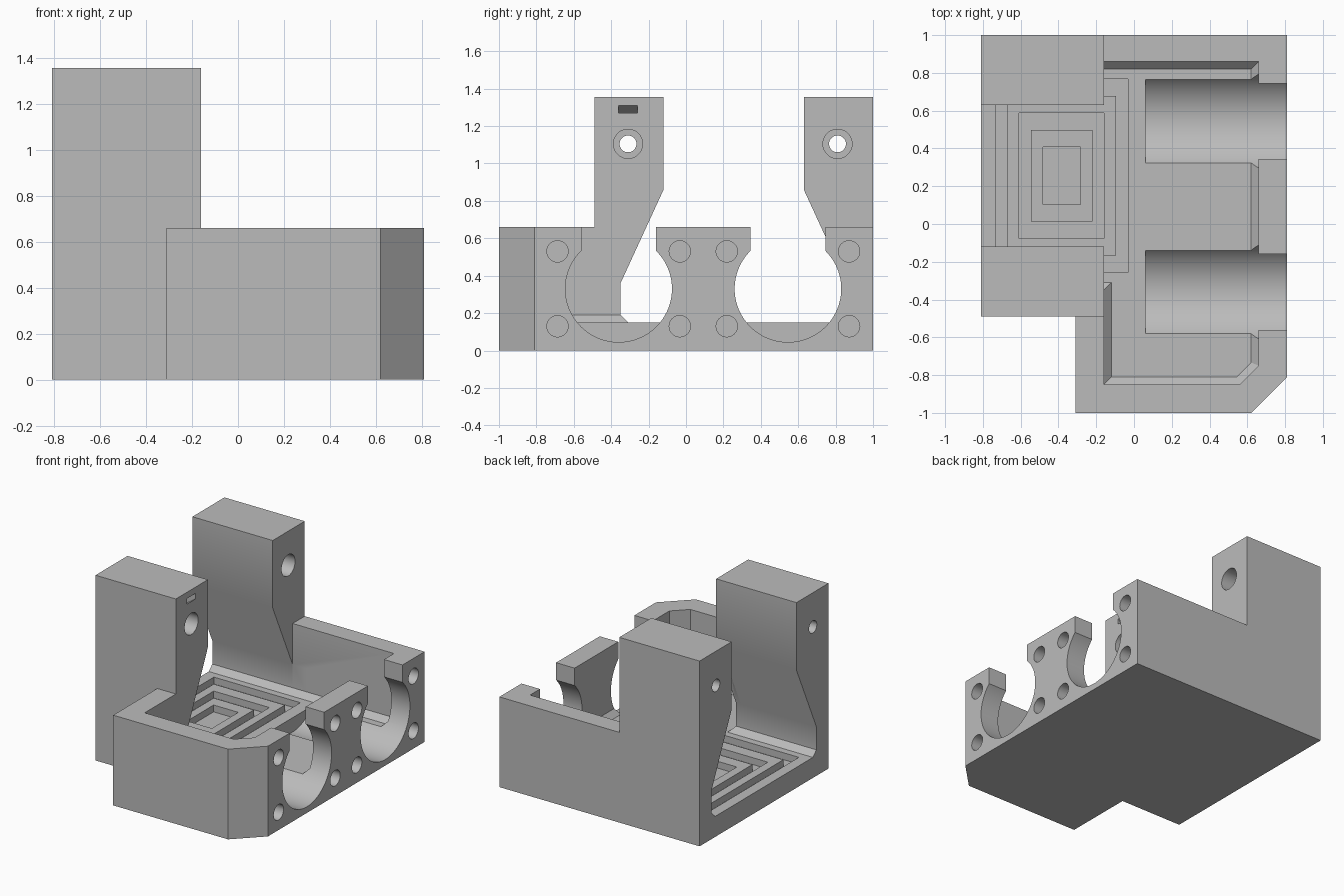
import bpy, bmesh, math
from mathutils import Matrix

cube = bpy.data.objects.get("Cube")
if cube:
    bpy.data.objects.remove(cube)

grey = bpy.data.materials.new("plain grey")
grey.use_nodes = True
grey.diffuse_color = (0.5, 0.5, 0.5, 1)
grey.node_tree.nodes["Principled BSDF"].inputs["Base Color"].default_value = (0.5, 0.5, 0.5, 1)


def loft(name, rings):
    """Closed solid through matching rings of 3D points."""
    bm = bmesh.new()
    loops = [[bm.verts.new(p) for p in ring] for ring in rings]
    bm.faces.new(loops[0])
    bm.faces.new(loops[-1])
    n = len(loops[0])
    for a, b in zip(loops, loops[1:]):
        for i in range(n):
            j = (i + 1) % n
            bm.faces.new((a[i], a[j], b[j], b[i]))
    bmesh.ops.recalc_face_normals(bm, faces=bm.faces)
    mesh = bpy.data.meshes.new(name)
    bm.to_mesh(mesh)
    bm.free()
    mesh.materials.append(grey)
    ob = bpy.data.objects.new(name, mesh)
    bpy.context.collection.objects.link(ob)
    return ob


def prism_z(name, pts, lo, hi):
    return loft(name, [[(x, y, z) for x, y in pts] for z in (lo, hi)])


def prism_x(name, pts, lo, hi):
    return loft(name, [[(x, y, z) for y, z in pts] for x in (lo, hi)])


def box(name, x0, x1, y0, y1, z0, z1):
    return prism_z(name, [(x0, y0), (x1, y0), (x1, y1), (x0, y1)], z0, z1)


def rod(name, y, z, r, x0, x1, n=64):
    ring = [(y + r * math.cos(2 * math.pi * i / n), z + r * math.sin(2 * math.pi * i / n))
            for i in range(n)]
    return prism_x(name, ring, x0, x1)


def cut(target, cutters):
    """Subtract each cutter from the target and bake the result."""
    for c in cutters:
        c.hide_render = True
        mod = target.modifiers.new("cut", "BOOLEAN")
        mod.operation = "DIFFERENCE"
        mod.solver = "EXACT"
        mod.object = c
    deps = bpy.context.evaluated_depsgraph_get()
    mesh = bpy.data.meshes.new_from_object(target.evaluated_get(deps))
    target.modifiers.clear()
    target.data = mesh


MID = 0.255       # centre line of the channel between the towers
FLOOR = 0.15
RIM = 0.66

# Inner half of the channel, mirrored about its centre line
half = [(0.375, 1.355), (0.375, 0.86), (0.605, 0.36), (0.605, 0.19), (0.565, FLOOR)]
left = [(MID - d, z) for d, z in half]
right = [(MID + d, z) for d, z in reversed(half)]

# Twin towers joined by the floor
towers = prism_x("twin_towers", [(-0.49, 0), (-0.49, 1.355)] + left + right
                 + [(1.0, 1.355), (1.0, 0)], -0.81, -0.16)

# Open tray with one clipped corner
tray = prism_z("tray", [(-0.31, -1), (0.62, -1), (0.81, -0.81), (0.81, 1),
                        (-0.2, 1), (-0.2, -0.49), (-0.31, -0.49)], 0, RIM)

# Tray cavity with a bevelled floor edge
wall = [(-0.16, -0.85), (0.56, -0.85), (0.66, -0.75), (0.66, 0.86), (-0.16, 0.86)]
base = [(-0.12, -0.81), (0.543, -0.81), (0.62, -0.733), (0.62, 0.82), (-0.12, 0.82)]
cavity = loft("cavity_cutter", [[(x, y, z) for x, y in ring]
                                for ring, z in ((base, FLOOR), (wall, 0.19), (wall, 0.9))])
channel = prism_x("channel_cutter", left + right, -0.5, -0.05)
tray_cutters = [cavity, channel]

# Two round cradles, open at the top through the end wall
for y in (-0.36, 0.545):
    tray_cutters.append(rod("cradle_cutter", y, 0.33, 0.285, 0.06, 1, 96))
    tray_cutters.append(box("slot_cutter", 0.6, 1, y - 0.2, y + 0.2, 0.33, 1))
    # Four blind screw holes around each cradle
    for dy in (-0.327, 0.327):
        for z in (0.13, 0.53):
            tray_cutters.append(rod("screw_cutter", y + dy, z, 0.057, 0.69, 1, 32))

# Concentric rectangular grooves in the floor
def nested(k, name, z0, z1):
    dx, dy = 0.1 + 0.0625 * k, 0.153 + 0.09 * k
    return box(name, -0.383 - dx, -0.383 + dx, MID - dy, MID + dy, z0, z1)


grooves = [nested(0, "groove_cutter", 0.1, 0.17)]
for k in (2, 4):
    frame = nested(k, "groove_cutter", 0.1, 0.17)
    core = nested(k - 1, "core_cutter", 0.05, 0.3)
    cut(frame, [core])
    bpy.data.objects.remove(core)
    grooves.append(frame)

# Counterbored holes through both towers, slanted slot in the front one
tower_cutters = []
for y in (-0.31, 0.81):
    tower_cutters.append(rod("bolt_cutter", y, 1.105, 0.045, -1, 0, 32))
    tower_cutters.append(rod("counterbore_cutter", y, 1.105, 0.078, -0.45, 0, 48))
slant = [(-0.1, 1.31), (-0.1, 1.35), (-0.26, 1.24), (-0.26, 1.2)]
tower_cutters.append(loft("wire_slot_cutter", [[(x, y, z) for x, z in slant]
                                               for y in (-0.36, -0.26)]))

cut(tray, tray_cutters + grooves)
cut(towers, tower_cutters + grooves)
for c in tray_cutters + tower_cutters + grooves:
    bpy.data.objects.remove(c)

# Smooth round walls, keep edges crisp
for ob in bpy.context.view_layer.objects:
    ob.select_set(ob in (tray, towers))
bpy.context.view_layer.objects.active = tray
bpy.ops.object.shade_smooth_by_angle(angle=math.radians(25))
